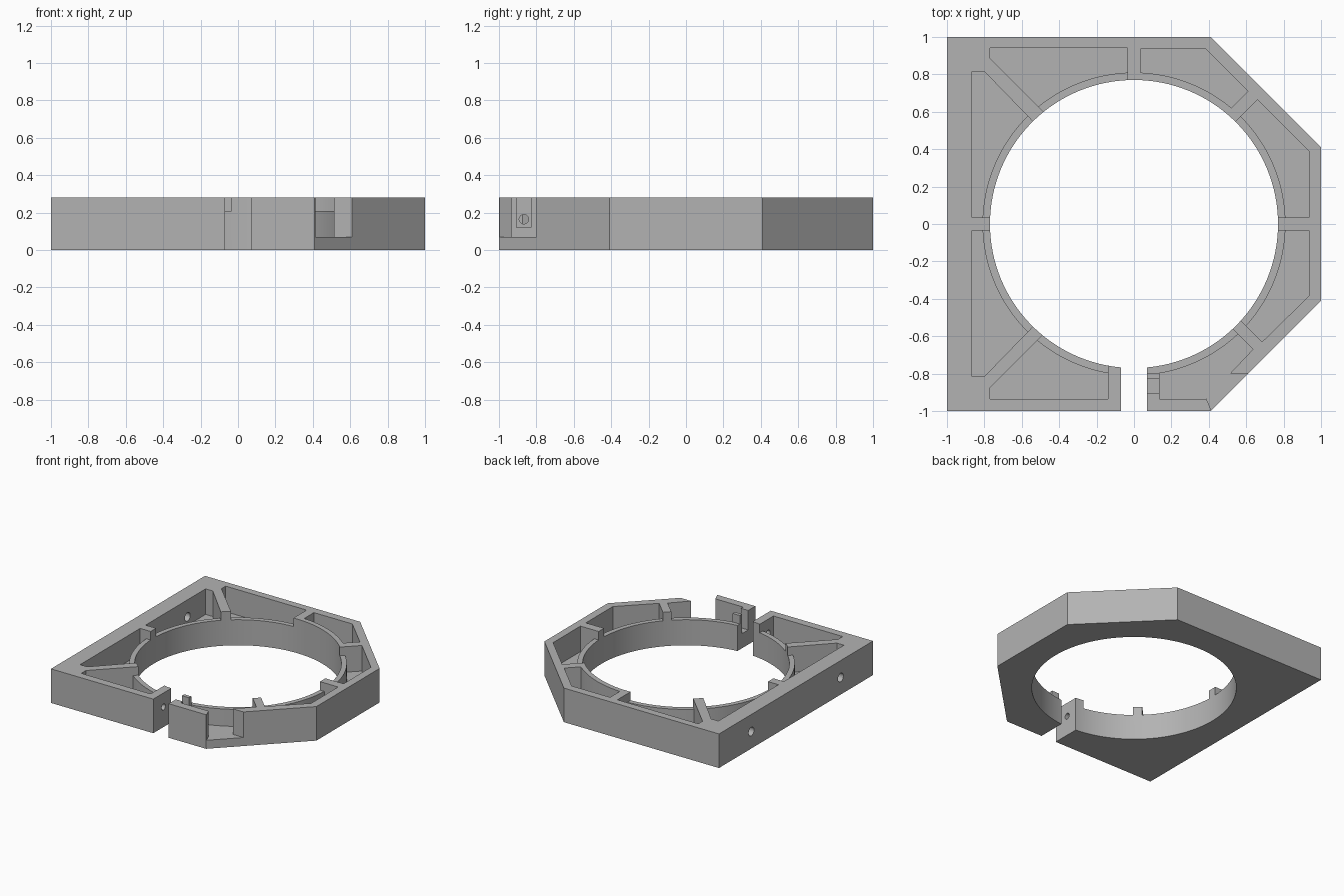
import bpy, bmesh, math
from mathutils import Matrix

if "Cube" in bpy.data.objects:
    bpy.data.objects.remove(bpy.data.objects["Cube"], do_unlink=True)

HEIGHT, FLOOR, RING_TOP = 0.28, 0.07, 0.21
HOLE_R, RING_R, ABOVE = 0.77, 0.81, 0.4

grey = bpy.data.materials.new("Plain grey")
grey.use_nodes = True
GREY = (0.45, 0.45, 0.45, 1)
grey.diffuse_color = GREY
grey.node_tree.nodes["Principled BSDF"].inputs["Base Color"].default_value = GREY


def to_object(name, bm):
    bmesh.ops.recalc_face_normals(bm, faces=bm.faces)
    mesh = bpy.data.meshes.new(name)
    bm.to_mesh(mesh)
    bm.free()
    obj = bpy.data.objects.new(name, mesh)
    bpy.context.collection.objects.link(obj)
    mesh.materials.append(grey)
    return obj


def prism(name, outline, z0, z1):
    """Extrude a plan outline between two heights."""
    bm = bmesh.new()
    face = bm.faces.new([bm.verts.new((x, y, z0)) for x, y in outline])
    new = bmesh.ops.extrude_face_region(bm, geom=[face])["geom"]
    verts = [v for v in new if isinstance(v, bmesh.types.BMVert)]
    bmesh.ops.translate(bm, verts=verts, vec=(0, 0, z1 - z0))
    return to_object(name, bm)


def box(name, x0, x1, y0, y1, z0, z1):
    return prism(name, [(x0, y0), (x1, y0), (x1, y1), (x0, y1)], z0, z1)


def cylinder(name, radius, length, centre=(0, 0, 0), along_x=False, sides=128):
    bm = bmesh.new()
    matrix = Matrix.Translation(centre)
    if along_x:
        matrix = matrix @ Matrix.Rotation(math.pi / 2, 4, 'Y')
    bmesh.ops.create_cone(bm, cap_ends=True, segments=sides, radius1=radius,
                          radius2=radius, depth=length, matrix=matrix)
    return to_object(name, bm)


def cut(target, cutter):
    """Subtract the cutter, then discard it."""
    cutter.hide_render = True
    mod = target.modifiers.new("Cut", 'BOOLEAN')
    mod.operation, mod.solver, mod.object = 'DIFFERENCE', 'EXACT', cutter
    bpy.context.view_layer.objects.active = target
    bpy.ops.object.modifier_apply(modifier=mod.name)
    bpy.data.objects.remove(cutter, do_unlink=True)


# Body: square on one side, chamfered corners on the other
body = prism("ring_housing", [(-1, -1), (0.41, -1), (1, -0.41), (1, 0.41),
                              (0.41, 1), (-1, 1)], 0, HEIGHT)
cut(body, cylinder("bore_cutter", HOLE_R, 2))

# Pockets, each reaching into the bore so the ribs stay between them
back_corner = [(-0.77, 0.94), (-0.035, 0.94), (-0.035, 0.6), (-0.4, 0.515), (-0.77, 0.885)]
side = [(-0.865, 0.035), (-0.865, 0.815), (-0.8, 0.815), (-0.45, 0.455), (-0.45, 0.035)]
pockets = [
    back_corner,
    side,
    [(x, -y) for x, y in side],
    [(-0.77, -0.935), (-0.14, -0.935), (-0.14, -0.6), (-0.4, -0.505), (-0.77, -0.875)],
    [(0.035, 0.935), (0.385, 0.935), (0.61, 0.71), (0.42, 0.52), (0.035, 0.6)],
    [(0.935, 0.035), (0.935, 0.39), (0.66, 0.665), (0.45, 0.455), (0.45, 0.035)],
    [(0.935, -0.035), (0.935, -0.385), (0.685, -0.63), (0.5, -0.445), (0.5, -0.035)],
    [(0.135, -0.935), (0.385, -0.935), (0.636, -0.67), (0.45, -0.485), (0.135, -0.6)],
]
for outline in pockets:
    deep = prism("pocket_cutter", outline, FLOOR, ABOVE)
    cut(deep, cylinder("ring_keeper", RING_R, 2))
    cut(body, deep)
    cut(body, prism("ring_step_cutter", outline, RING_TOP, ABOVE))

# Split at the front, between the clamp tabs
cut(body, box("split_cutter", -0.07, 0.07, -1.2, -0.5, -0.2, ABOVE))

# Nut slot and lowered inner post on one tab, bolt hole in the other
cut(body, box("nut_slot_cutter", 0.05, 0.16, -0.907, -0.828, 0.12, ABOVE))
cut(body, box("post_step_cutter", 0.05, 0.16, -0.798, -0.6, RING_TOP, ABOVE))
cut(body, cylinder("bolt_cutter", 0.025, 0.16, (-0.1, -0.867, 0.165), True, 32))

# Opening in the front chamfer wall
cut(body, prism("opening_cutter", [(0.385, -0.93), (0.445, -1.07), (0.75, -0.8),
                                   (0.45, -0.8)], FLOOR, ABOVE))

# Mounting holes through the flat side wall
for y in (-0.58, 0.58):
    cut(body, cylinder("mount_cutter", 0.035, 0.3, (-0.98, y, 0.14), True, 32))

# Smooth bore, crisp edges
bpy.ops.object.select_all(action='DESELECT')
body.select_set(True)
bpy.context.view_layer.objects.active = body
bpy.ops.object.shade_smooth_by_angle(angle=math.radians(30))
